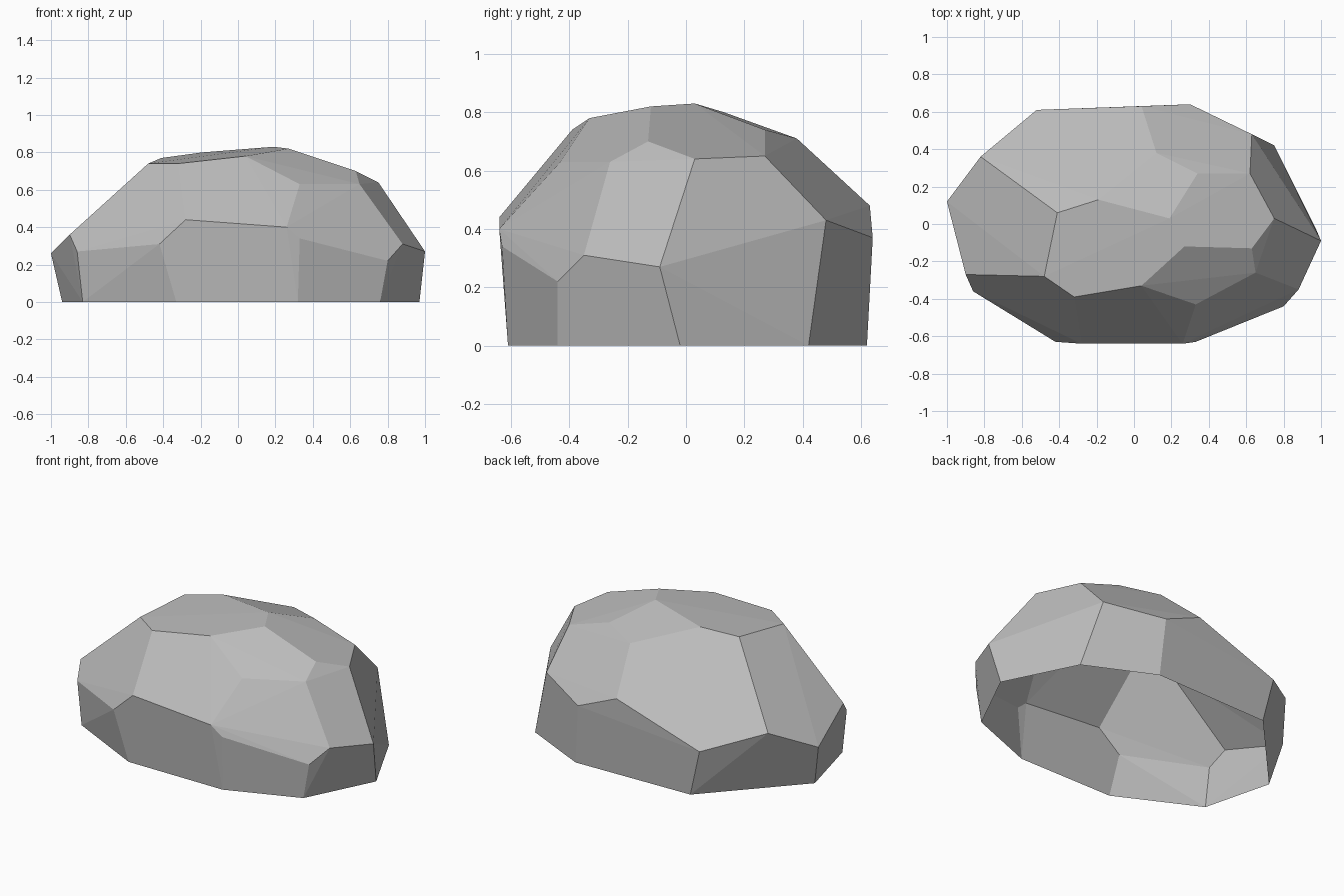
import bpy
import bmesh
import math

# Remove the default object
default_cube = bpy.data.objects.get("Cube")
if default_cube:
    bpy.data.objects.remove(default_cube, do_unlink=True)


def make_material(name, colour):
    material = bpy.data.materials.new(name)
    material.use_nodes = True
    material.diffuse_color = colour
    shader = material.node_tree.nodes["Principled BSDF"]
    shader.inputs["Base Color"].default_value = colour
    shader.inputs["Roughness"].default_value = 0.9
    return material


def add_ring(mesh, ring):
    """Add the corners of one ring, given in hundredths of a unit."""
    for corner in ring:
        mesh.verts.new([value / 100 for value in corner])


# Outline where the boulder meets the ground
ground_outline = [(97, -2), (75, 42), (33, 62), (-45, 60), (-94, 7),
                  (-83, -36), (-33, -61), (32, -61), (76, -44)]

# Widest corners, at the top of the steep side walls
back_shoulder = [(100, -9, 27), (63, 48, 43), (30, 64, 37), (4, 63, 48),
                 (-52, 61, 29), (-82, 36, 39), (-100, 12, 26)]
front_shoulder = [(-90, -27, 36), (-86, -36, 27), (-42, -63, 31),
                  (-28, -64, 44), (26, -64, 40), (33, -63, 34),
                  (80, -44, 22), (88, -35, 31)]

# Corners around the edge of the top facets
upper_ring = [(75, 3, 64), (62, 27, 65), (34, 27, 74), (12, 38, 71),
              (-41, 6, 77), (-48, -28, 74), (-32, -39, 74), (4, -33, 78),
              (33, -43, 63), (65, -26, 63), (63, -13, 70)]

# Highest corners
crown = [(27, -12, 82), (19, 3, 83), (-19, 13, 80)]

# Wrap the rings in a faceted convex shell
shell = bmesh.new()
add_ring(shell, [(x, y, 0) for x, y in ground_outline])
for ring in (back_shoulder, front_shoulder, upper_ring, crown):
    add_ring(shell, ring)
bmesh.ops.convex_hull(shell, input=shell.verts[:])
loose = [vert for vert in shell.verts if not vert.link_faces]
bmesh.ops.delete(shell, geom=loose, context="VERTS")
bmesh.ops.recalc_face_normals(shell, faces=shell.faces[:])

# Leave the underside open
underside = [face for face in shell.faces
             if all(abs(vert.co.z) < 0.001 for vert in face.verts)]
bmesh.ops.delete(shell, geom=underside, context="FACES")

# Merge nearly flat neighbours into broad facets
bmesh.ops.dissolve_limit(shell, angle_limit=math.radians(2),
                         verts=[], edges=shell.edges[:])
for face in shell.faces:
    face.smooth = False

# Boulder object
boulder_mesh = bpy.data.meshes.new("boulder")
shell.to_mesh(boulder_mesh)
shell.free()
boulder_mesh.materials.append(make_material("stone_grey", (0.5, 0.5, 0.5, 1)))
boulder = bpy.data.objects.new("boulder", boulder_mesh)
bpy.context.collection.objects.link(boulder)
